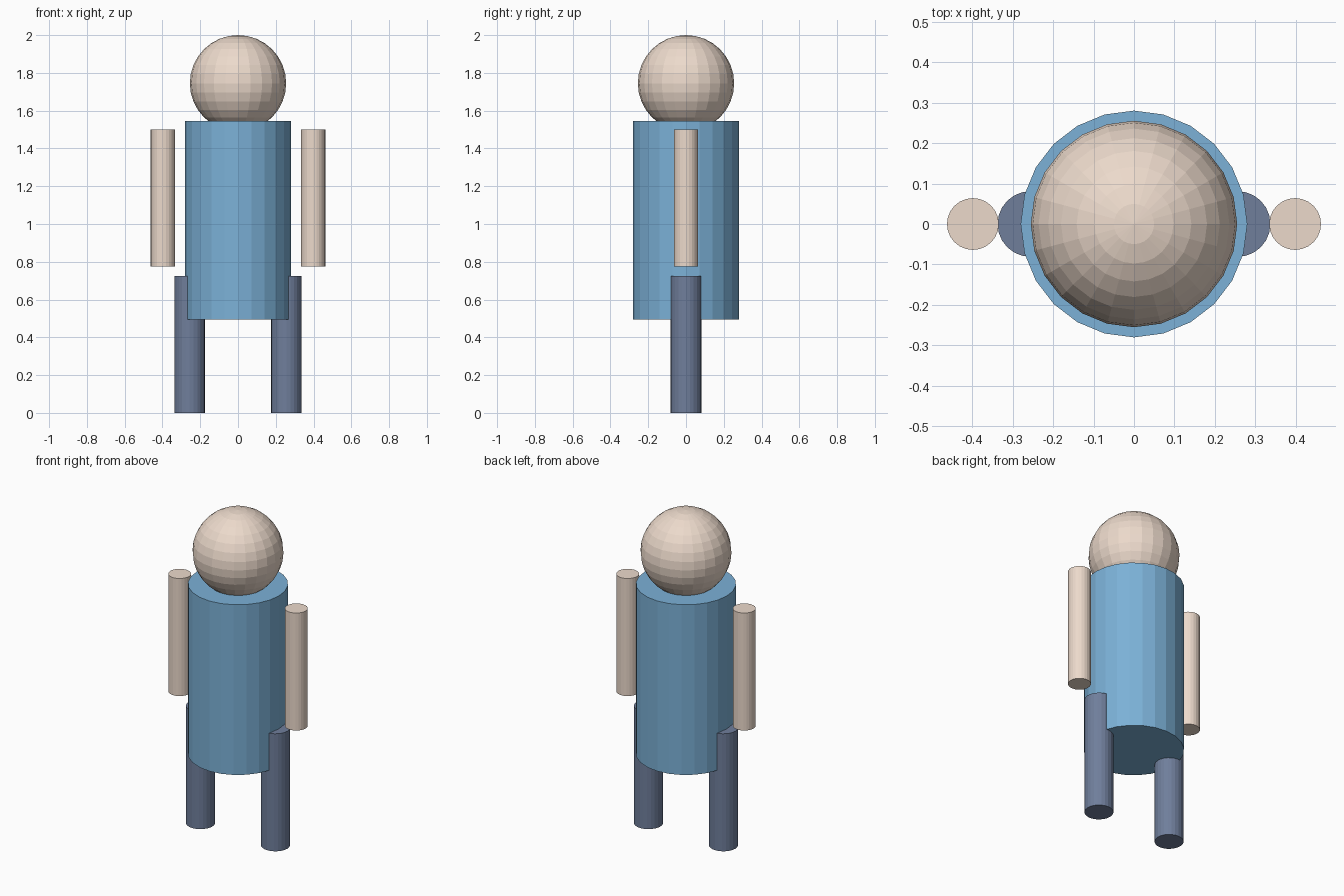
import bpy

if "Cube" in bpy.data.objects:
    bpy.data.objects.remove(bpy.data.objects["Cube"])


def paint(name, color):
    mat = bpy.data.materials.new(name)
    mat.diffuse_color = (*color, 1)
    mat.use_nodes = True
    mat.node_tree.nodes["Principled BSDF"].inputs["Base Color"].default_value = mat.diffuse_color
    return mat


skin = paint("skin", (0.84, 0.70, 0.60))
blue = paint("shirt_blue", (0.20, 0.44, 0.68))
navy = paint("trouser_navy", (0.16, 0.21, 0.33))


def cylinder(name, x, radius, z0, z1, sides, mat):
    bpy.ops.mesh.primitive_cylinder_add(
        vertices=sides, radius=radius, depth=z1 - z0, location=(x, 0, (z0 + z1) / 2))
    obj = bpy.context.object
    obj.name = name
    obj.data.materials.append(mat)
    return obj


# Head, sunk slightly into the torso
bpy.ops.mesh.primitive_uv_sphere_add(segments=24, ring_count=16, radius=0.255,
                                     location=(0, 0, 1.745))
head = bpy.context.object
head.name = "head"
head.data.materials.append(skin)

# Torso
cylinder("torso", 0, 0.28, 0.495, 1.545, 24, blue)

# Arms and legs on both sides
for side, s in (("left", -1), ("right", 1)):
    cylinder(side + "_arm", s * 0.398, 0.064, 0.775, 1.5, 24, skin)
    cylinder(side + "_leg", s * 0.256, 0.081, 0, 0.725, 24, navy)
